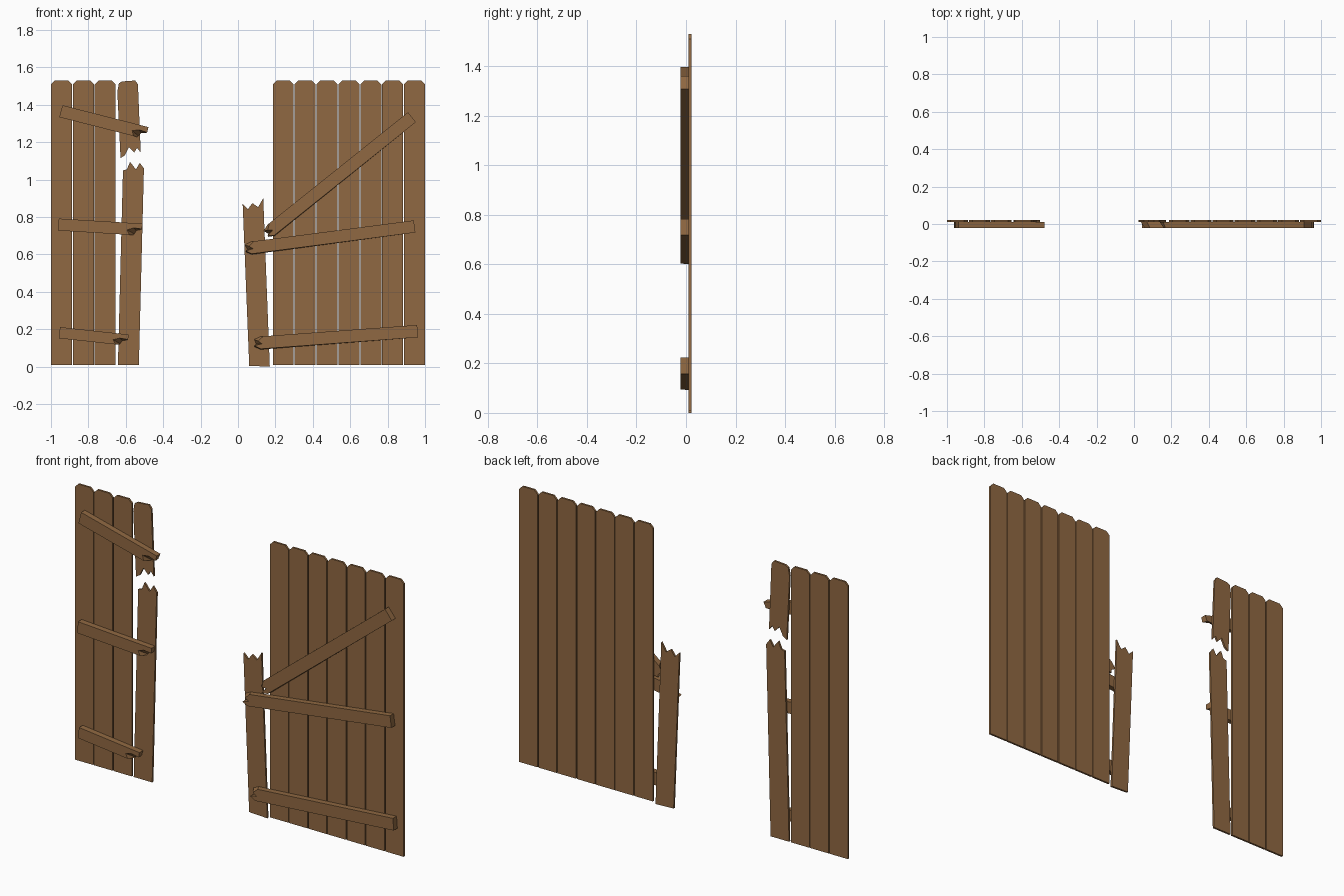
import bpy
import bmesh
from mathutils import Vector

if "Cube" in bpy.data.objects:
    bpy.data.objects.remove(bpy.data.objects["Cube"], do_unlink=True)

# Weathered wood colour
wood = bpy.data.materials.new("brown_wood")
wood.use_nodes = True
colour = (0.28, 0.14, 0.054, 1)
wood.diffuse_color = colour
wood.node_tree.nodes["Principled BSDF"].inputs["Base Color"].default_value = colour

PLANK_Y = (0.011, 0.022)
BRACE_Y = (-0.022, 0.01)
PITCH = 0.117
BOTTOM, TOP = 0.01, 1.53


def slab(name, front, back, depth):
    """Join a front and a back outline of (x, z) points into a solid."""
    bm = bmesh.new()
    a = [bm.verts.new((x, depth[0], z)) for x, z in front]
    b = [bm.verts.new((x, depth[1], z)) for x, z in back]
    bm.faces.new(a)
    bm.faces.new(b[::-1])
    for i in range(len(a)):
        j = (i + 1) % len(a)
        bm.faces.new((a[j], a[i], b[i], b[j]))
    bmesh.ops.recalc_face_normals(bm, faces=bm.faces)
    mesh = bpy.data.meshes.new(name)
    bm.to_mesh(mesh)
    bm.free()
    mesh.materials.append(wood)
    obj = bpy.data.objects.new(name, mesh)
    bpy.context.collection.objects.link(obj)
    return obj


def plank(name, outline):
    slab(name, outline, outline, PLANK_Y)


def whole_planks(name, start, count):
    """Row of upright planks with clipped top corners."""
    clip = 0.02
    for i in range(count):
        l = start + i * PITCH
        r = l + PITCH - 0.005
        plank(f"{name}_{i + 1}", [
            (l, BOTTOM), (r, BOTTOM), (r, TOP - clip), (r - clip, TOP),
            (l + clip, TOP), (l, TOP - clip)])


def brace(name, solid, broken, width, front_end, back_end):
    """Bar from a square end to a splintered end."""
    s, e = Vector(solid), Vector(broken)
    u = (e - s).normalized()
    v = Vector((-u.y, u.x))
    if v.y < 0:
        v = -v
    square = [s - v * width / 2, s + v * width / 2]
    front, back = (square + [e + u * du + v * dv * width for du, dv in end]
                   for end in (front_end, back_end))
    slab(name, front, back, BRACE_Y)


# Whole planks of both door leaves
whole_planks("right_leaf_plank", -1.0, 3)
whole_planks("left_leaf_plank", 0.186, 7)

# Snapped planks with jagged breaks
plank("snapped_plank_upper", [
    (-0.645, 1.47), (-0.637, 1.515), (-0.62, 1.525), (-0.55, 1.53),
    (-0.535, 1.51), (-0.52, 1.145), (-0.54, 1.17), (-0.555, 1.145),
    (-0.583, 1.175), (-0.605, 1.13), (-0.628, 1.115)])
plank("snapped_plank_lower", [
    (-0.642, BOTTOM), (-0.53, BOTTOM), (-0.503, 1.06), (-0.525, 1.09),
    (-0.546, 1.055), (-0.577, 1.095), (-0.594, 1.055), (-0.615, 1.05)])
plank("snapped_plank_short", [
    (0.06, 0.005), (0.17, 0), (0.135, 0.9), (0.107, 0.853),
    (0.077, 0.875), (0.053, 0.842), (0.025, 0.87)])

# Splintered end shapes: distance from tip, fraction of width
right_front = [(0, 0.5), (0, 0.05), (-0.045, 0.1), (-0.08, -0.1), (-0.065, -0.5)]
right_back = [(0, 0.5), (-0.005, 0), (-0.03, -0.1), (-0.04, -0.4), (-0.045, -0.5)]
left_front = [(-0.05, 0.5), (-0.02, 0.15), (-0.04, -0.1), (0, -0.2), (-0.03, -0.5)]
left_back = [(-0.035, 0.5), (0, 0.3), (-0.01, -0.1), (0, -0.3), (-0.03, -0.55)]

# Braces nailed across the front
for name, solid, broken, width in (
        ("right_leaf_top_brace", (-0.947, 1.366), (-0.487, 1.249), 0.066),
        ("right_leaf_middle_brace", (-0.96, 0.76), (-0.513, 0.733), 0.064),
        ("right_leaf_bottom_brace", (-0.955, 0.182), (-0.588, 0.142), 0.06)):
    brace(name, solid, broken, width, right_front, right_back)
for name, solid, broken, width in (
        ("left_leaf_diagonal_brace", (0.93, 1.334), (0.15, 0.71), 0.067),
        ("left_leaf_middle_brace", (0.944, 0.75), (0.04, 0.632), 0.065),
        ("left_leaf_bottom_brace", (0.96, 0.19), (0.088, 0.126), 0.066)):
    brace(name, solid, broken, width, left_front, left_back)
